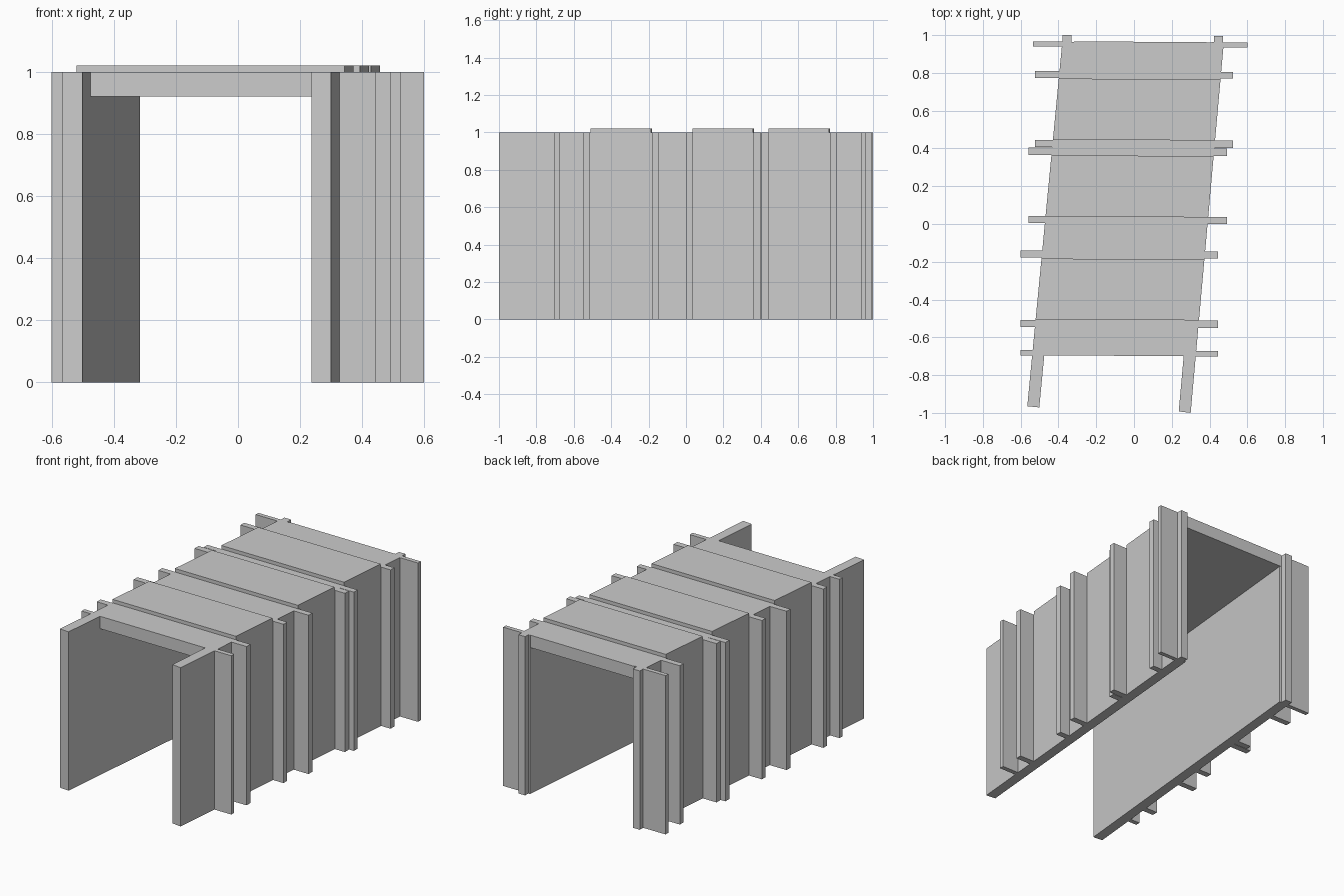
import bpy, bmesh

if "Cube" in bpy.data.objects:
    bpy.data.objects.remove(bpy.data.objects["Cube"])


def prism(name, plan, z0, z1):
    """Extrude a plan outline (counter-clockwise xy points) from z0 to z1."""
    bm = bmesh.new()
    face = bm.faces.new([bm.verts.new((x, y, z0)) for x, y in plan])
    top = bmesh.ops.extrude_face_region(bm, geom=[face])["geom"]
    for v in top:
        if isinstance(v, bmesh.types.BMVert):
            v.co.z = z1
    bmesh.ops.recalc_face_normals(bm, faces=bm.faces)
    mesh = bpy.data.meshes.new(name)
    bm.to_mesh(mesh)
    bm.free()
    obj = bpy.data.objects.new(name, mesh)
    bpy.context.collection.objects.link(obj)
    return obj


# Outer faces of the two slanting walls as functions of y
def left(y):
    return -0.565 + 0.0961 * (y + 0.965)


def right(y):
    return 0.30 + 0.0895 * (y + 1.0)


T = 0.064      # wall thickness
SKEW = 0.005   # right side sits slightly further forward


def span(y0, y1, inset=0.0):
    """Plan outline reaching from wall to wall."""
    return [(left(y0) + inset, y0), (right(y0 - SKEW) - inset, y0 - SKEW),
            (right(y1 - SKEW) - inset, y1 - SKEW), (left(y1) + inset, y1)]


# Side walls
prism("left_wall", [(left(-0.965), -0.965), (left(-0.97) + T, -0.971),
                    (left(0.962) + T, 0.962), (left(0.967), 0.967)], 0, 1)
prism("right_wall", [(right(-0.99) - T, -0.992), (right(-1.0), -1.0),
                     (right(0.96), 0.96), (right(0.965) - T, 0.965)], 0, 1)

# Roof slab between the walls
prism("roof", span(-0.695, 0.967, T - 0.002), 0.922, 1)

# Raised roof panels, flush with the outside of the walls
for i, (y0, y1) in enumerate([(-0.505, -0.183), (0.04, 0.364), (0.447, 0.77)]):
    prism(f"roof_panel_{i + 1}", span(y0, y1), 0.99, 1.022)

# Vertical fins: y start, y end, left tip, right tip
fins = [(-0.697, -0.668, -0.602, 0.445), (-0.545, -0.507, -0.602, 0.445),
        (-0.178, -0.141, -0.602, 0.445), (0.004, 0.042, -0.558, 0.492),
        (0.366, 0.405, -0.558, 0.492), (0.408, 0.446, -0.525, 0.525),
        (0.774, 0.811, -0.525, 0.525), (0.94, 0.967, -0.535, 0.60)]
for i, (y0, y1, xl, xr) in enumerate(fins):
    a, b = left(y0) + 0.03, right(y0) - 0.03
    prism(f"left_fin_{i + 1}", [(xl, y0), (a, y0), (a, y1), (xl, y1)], 0, 1)
    y0, y1 = y0 - SKEW, y1 - SKEW
    prism(f"right_fin_{i + 1}", [(b, y0), (xr, y0), (xr, y1), (b, y1)], 0, 1)

# Back end posts
for side, x0, x1, y1 in [("left", -0.378, -0.33, 1.0), ("right", 0.424, 0.47, 0.995)]:
    prism(f"{side}_back_post", [(x0, 0.95), (x1, 0.95), (x1, y1), (x0, y1)], 0, 1)
